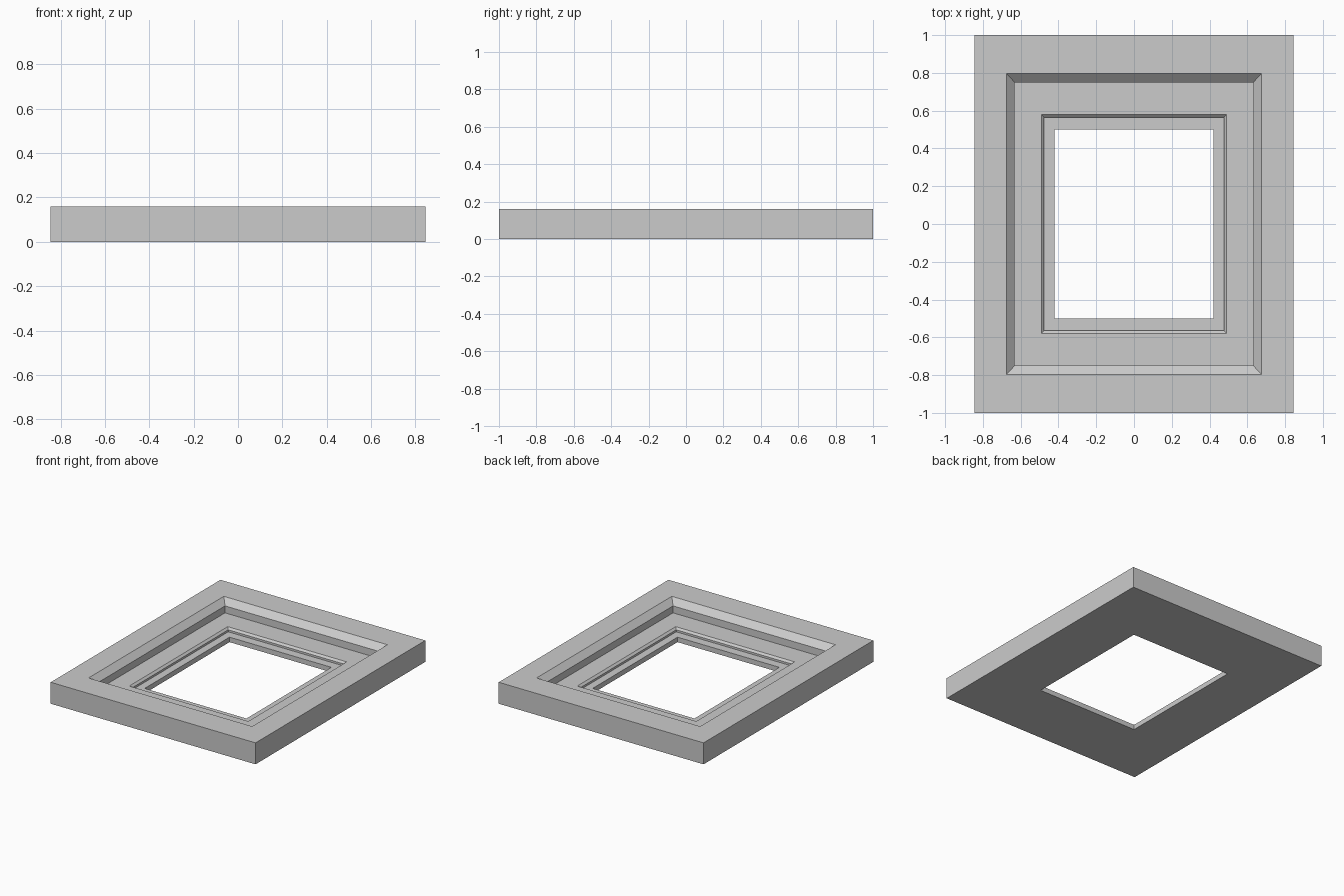
import bpy, bmesh

if "Cube" in bpy.data.objects:
    bpy.data.objects.remove(bpy.data.objects["Cube"])

# Cross-section rings of the frame: half width, half depth, height
PROFILE = [
    (0.845, 1.0, 0.0),      # outer bottom
    (0.845, 1.0, 0.16),     # outer top
    (0.675, 0.797, 0.16),   # top of wide chamfer
    (0.632, 0.75, 0.118),   # bottom of wide chamfer
    (0.632, 0.75, 0.066),   # recess floor, outer edge
    (0.491, 0.58, 0.066),   # top of narrow chamfer
    (0.476, 0.565, 0.052),  # bottom of narrow chamfer
    (0.476, 0.565, 0.037),  # lip, outer edge
    (0.42, 0.50, 0.037),    # opening, top
    (0.42, 0.50, 0.0),      # opening, bottom
]


def rectangular_sweep(name, profile):
    """Join mitred rectangular rings into one closed frame."""
    bm = bmesh.new()
    corners = [(-1, -1), (1, -1), (1, 1), (-1, 1)]
    rings = [[bm.verts.new((sx * w, sy * d, z)) for sx, sy in corners]
             for w, d, z in profile]
    for a, b in zip(rings, rings[1:] + rings[:1]):
        for i in range(4):
            j = (i + 1) % 4
            bm.faces.new((a[i], a[j], b[j], b[i]))
    bmesh.ops.recalc_face_normals(bm, faces=bm.faces)
    mesh = bpy.data.meshes.new(name)
    bm.to_mesh(mesh)
    bm.free()
    obj = bpy.data.objects.new(name, mesh)
    bpy.context.collection.objects.link(obj)
    return obj


# Stepped frame with a through opening
rectangular_sweep("stepped_frame", PROFILE)
